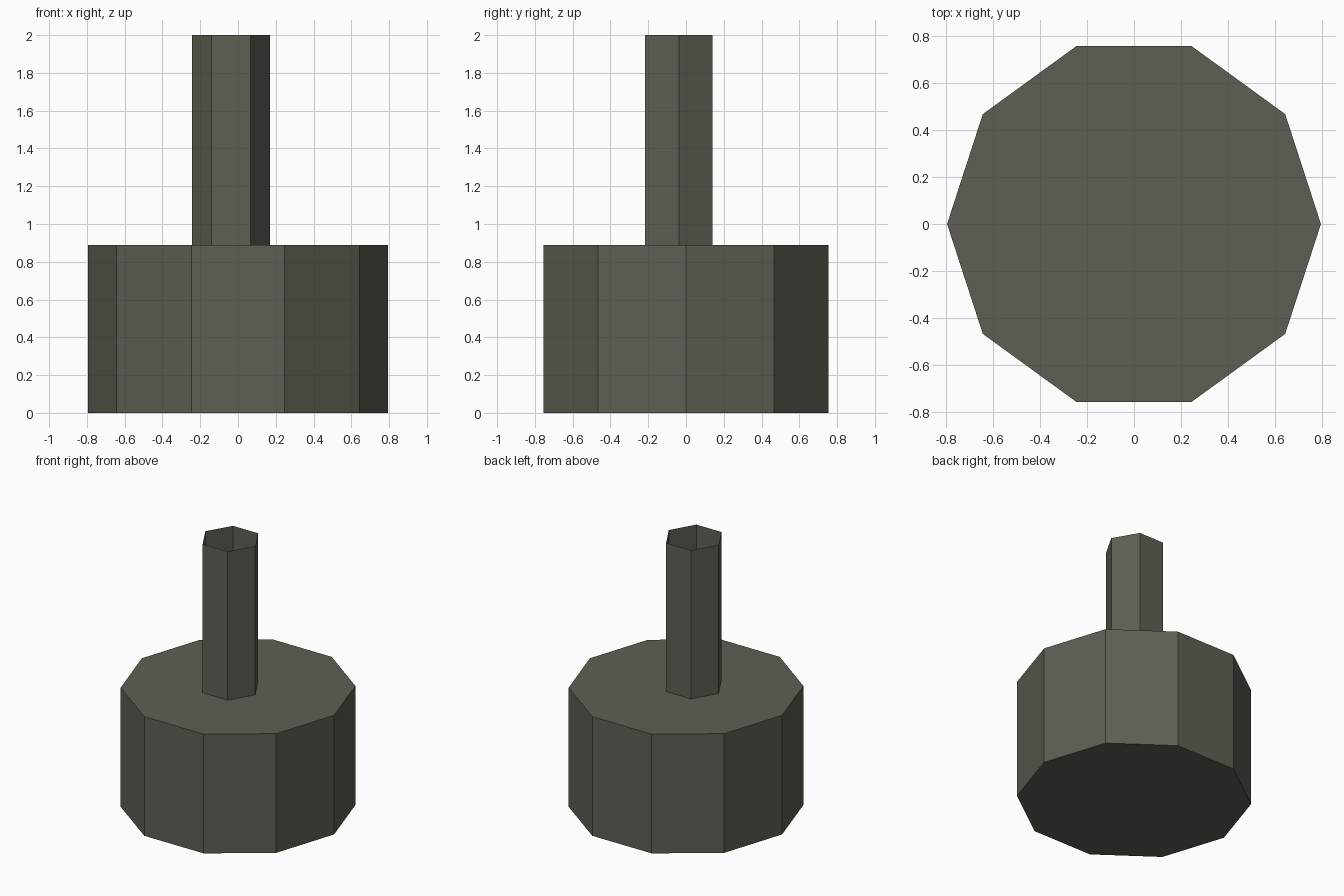
import bpy
import math

if "Cube" in bpy.data.objects:
    bpy.data.objects.remove(bpy.data.objects["Cube"])

# One dark olive-grey colour for everything
grey = bpy.data.materials.new("dark_olive_grey")
grey.diffuse_color = (0.115, 0.112, 0.089, 1.0)
grey.use_nodes = True
grey.node_tree.nodes["Principled BSDF"].inputs["Base Color"].default_value = grey.diffuse_color


def prism(name, sides, radius, x, y, z0, z1, cap):
    """Flat-sided upright prism with a corner pointing along +x."""
    bpy.ops.mesh.primitive_cylinder_add(
        vertices=sides, radius=radius, depth=z1 - z0, end_fill_type=cap,
        location=(x, y, (z0 + z1) / 2), rotation=(0, 0, math.pi / 2))
    obj = bpy.context.object
    obj.name = name
    obj.data.materials.append(grey)
    return obj


# Ten-sided solid drum
prism("base_drum", 10, 0.794, 0, 0, 0, 0.89, 'NGON')

# Six-sided open tube standing slightly off centre
prism("stem_tube", 6, 0.206, -0.037, -0.038, 0.89, 2.0, 'NOTHING')
